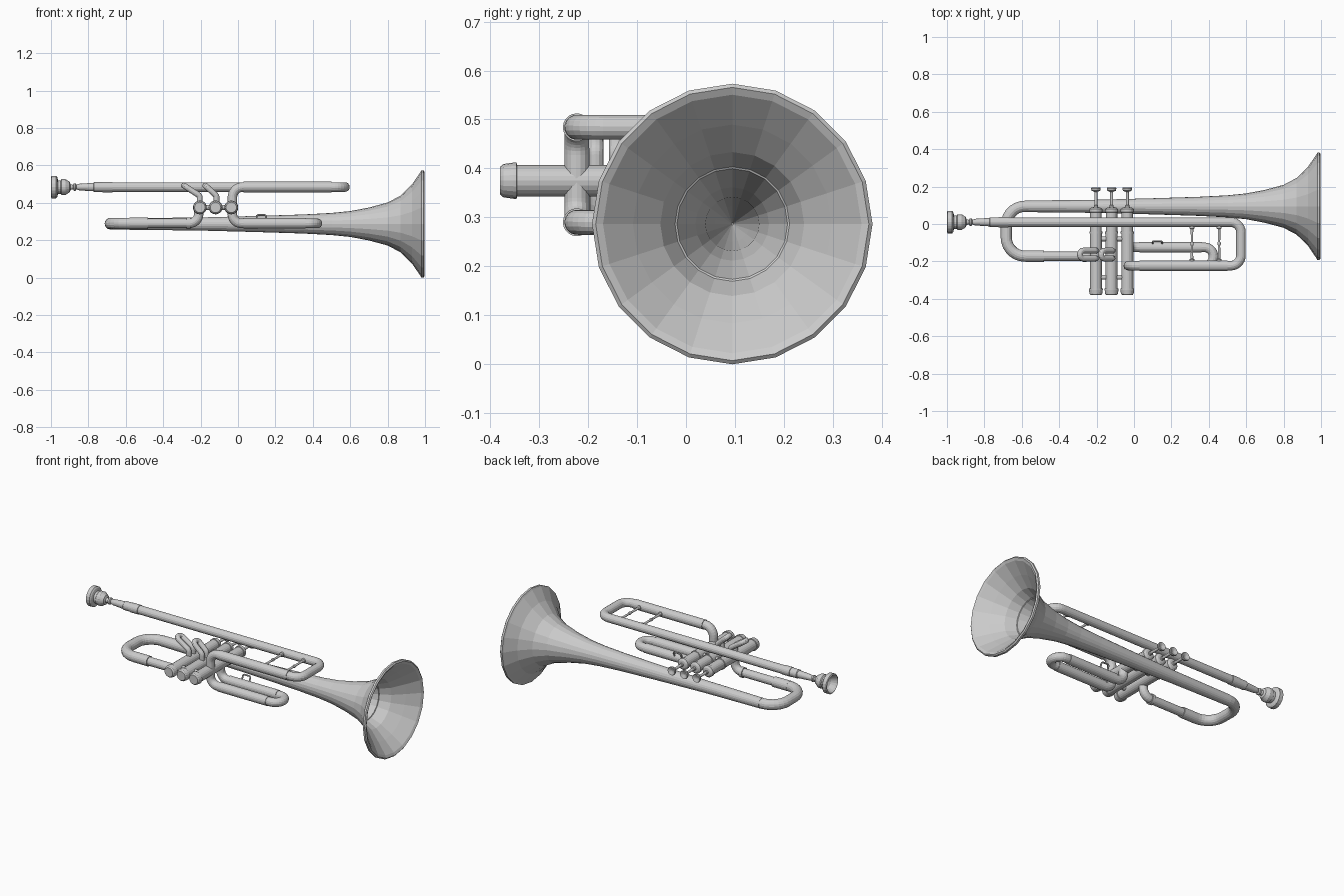
import bpy, bmesh, math
from mathutils import Vector as V

if "Cube" in bpy.data.objects:
    bpy.data.objects.remove(bpy.data.objects["Cube"])

BY, BZ = 0.0945, 0.2865      # bell axis
LY, LZ = 0.01, 0.484         # lead pipe axis
VZ = 0.375                   # valve axis height
FY = -0.223                  # front tube line
SZ = 0.29                    # lower slide height


def skin(name, rings):
    """Join rings of points with quads and close both ends."""
    bm = bmesh.new()
    loops = [[bm.verts.new(p) for p in r] for r in rings]
    n = len(loops[0])
    for a, b in zip(loops, loops[1:]):
        for i in range(n):
            j = (i + 1) % n
            bm.faces.new((a[i], a[j], b[j], b[i]))
    bm.faces.new(loops[0][::-1])
    bm.faces.new(loops[-1])
    bmesh.ops.recalc_face_normals(bm, faces=bm.faces)
    me = bpy.data.meshes.new(name)
    bm.to_mesh(me)
    bm.free()
    ob = bpy.data.objects.new(name, me)
    bpy.context.collection.objects.link(ob)
    return ob


def lathe(name, origin, axis, profile, n=20):
    """Turn (distance, radius) pairs about an axis through origin."""
    d = V(axis).normalized()
    u = V((0, 0, 1)) if abs(d.z) < 0.9 else V((0, 1, 0))
    w = d.cross(u)
    angs = [2 * math.pi * i / n for i in range(n)]
    return skin(name, [[V(origin) + d * t + (u * math.cos(a) + w * math.sin(a)) * r
                        for a in angs] for t, r in profile])


def tube(name, pts, r, fillet=0.05, n=16, steps=7):
    """Round tube along a path with rounded corners."""
    pts = [V(p) for p in pts]
    path = [pts[0]]
    for p, c, q in zip(pts, pts[1:], pts[2:]):
        a, b = (p - c).normalized(), (q - c).normalized()
        h = a.angle(b) / 2
        t = fillet / math.tan(h)
        mid = c + (a + b).normalized() * fillet / math.sin(h)
        v1, v2 = (c + a * t - mid).normalized(), (c + b * t - mid).normalized()
        path += [mid + v1.slerp(v2, k / steps).normalized() * fillet for k in range(steps + 1)]
    path.append(pts[-1])
    rings, u = [], None
    for i, p in enumerate(path):
        d0 = (p - path[max(i - 1, 0)]).normalized()
        d1 = (path[min(i + 1, len(path) - 1)] - p).normalized()
        d = (d0 + d1).normalized()
        if u is None:
            u = d.orthogonal()
        u = (u - d * u.dot(d)).normalized()
        w = d.cross(u)
        rings.append([p + (u * math.cos(2 * math.pi * k / n) + w * math.sin(2 * math.pi * k / n)) * r
                      for k in range(n)])
    return skin(name, rings)


# Bell: outer flare, rolled rim, stepped throat running in to a point
lathe("bell", (0, BY, BZ), (1, 0, 0), [
    (-0.58, .031), (-0.2, .035), (0.1, .043), (0.35, .051), (0.5, .059), (0.6, .069),
    (0.7, .088), (0.8, .115), (0.87, .152), (0.93, .211), (0.975, .277),
    (0.98, .2865), (0.992, .2865), (0.998, .279), (0.99, .264), (0.93, .203),
    (0.87, .147), (0.81, .117), (0.808, .113), (0.7, .075), (0.6, .055), (0.4, .036), (0.1, .002)])

# Rear bow from the bell to the tuning sleeve
tube("rear_bow", [(-0.56, BY, BZ), (-0.683, BY, BZ), (-0.683, -0.172, SZ), (-0.48, -0.172, SZ)],
     .030, .1)
tube("tuning_inner_tube", [(-0.49, -0.172, SZ), (-0.21, -0.172, SZ), (-0.21, -0.172, VZ)], .025, .05)
for x0, x1 in ((-0.58, -0.48), (-0.275, -0.255)):
    lathe("tuning_ferrule", (0, -0.172, SZ), (1, 0, 0), [(x0, .0305), (x1, .0305)])

# Lead pipe with front bow back to the valve block
tube("lead_pipe", [(-0.7, LY, LZ), (0.572, LY, LZ), (0.572, FY, LZ), (-0.03, FY, LZ), (-0.03, FY, VZ)],
     .0255, .055)
lathe("lower_lead_sleeve", (0, FY, LZ), (1, 0, 0), [(0.03, .0285), (0.5, .0285)])
lathe("lead_receiver", (0, LY, LZ), (1, 0, 0), [
    (-0.775, .021), (-0.77, .026), (-0.725, .026), (-0.724, .028), (-0.672, .028), (-0.67, .024)])

# Mouthpiece with hollow cup
lathe("mouthpiece", (0, LY, LZ), (1, 0, 0), [
    (-0.945, .003), (-0.965, .034), (-0.99, .046), (-1.0, .053), (-0.996, .060), (-0.972, .060),
    (-0.966, .052), (-0.962, .036), (-0.948, .036), (-0.943, .042), (-0.922, .042), (-0.9, .028),
    (-0.895, .015), (-0.882, .012), (-0.878, .02), (-0.868, .02), (-0.864, .012),
    (-0.855, .016), (-0.845, .018), (-0.765, .023)])

# Valves: casing with caps, stem and finger button
valves = (-0.204, -0.120, -0.036)
for x in valves:
    o = (x, 0, VZ)
    lathe("valve_casing", o, (0, 1, 0), [
        (-0.38, .028), (-0.373, .034), (-0.352, .037), (-0.346, .037), (-0.345, .032),
        (-0.052, .032), (-0.05, .035), (-0.04, .035), (-0.039, .031), (0.062, .031),
        (0.063, .035), (0.08, .035), (0.088, .024), (0.09, .012)])
    lathe("valve_stem", o, (0, 1, 0), [(0.08, .011), (0.1, .011), (0.102, .008), (0.18, .008)], 12)
    lathe("finger_button", o, (0, 1, 0), [
        (0.172, .009), (0.178, .023), (0.19, .026), (0.195, .024), (0.193, .018), (0.188, .004)])

# Connecting tubes between the valves
for x in valves[:2]:
    for y in (-0.08, -0.285):
        lathe("valve_connector", (x + 0.024, y, VZ), (1, 0, 0), [(0, .013), (0.036, .013)], 12)

# Short first and second valve slides, each a closed loop
for x, reach in ((-0.204, 0.085), (-0.115, 0.06)):
    z1 = 0.437
    tip = (x - reach, 0.492)
    tube("short_valve_slide", [
        (x, -0.142, VZ), (x, -0.142, z1), (tip[0], -0.142, tip[1]),
        (tip[0], -0.184, tip[1]), (x, -0.184, z1), (x, -0.184, VZ)], .0155, .02, 12, 4)

# Long third valve slide
BKY = -0.125
tube("third_valve_slide", [
    (-0.03, FY, VZ), (-0.03, FY, SZ), (0.425, FY, SZ), (0.425, BKY, SZ), (-0.03, BKY, SZ),
    (-0.03, BKY, VZ)], .0255, .048)
for y in (FY, BKY):
    lathe("third_slide_sleeve", (0, y, SZ), (1, 0, 0), [(0.03, .0285), (0.36, .0285)])

# Finger hook on the third slide
tube("finger_hook", [(0.10, -0.105, 0.305), (0.10, -0.092, 0.335), (0.15, -0.092, 0.335),
                     (0.15, -0.105, 0.305)], .005, .01, 8, 3)

# Braces with flanged feet between the lead pipe runs
for x in (0.31, 0.455):
    lathe("lead_brace", (x, 0, LZ), (0, 1, 0), [
        (FY + .022, .013), (FY + .034, .013), (FY + .038, .007), (-0.115, .006), (-0.11, .009),
        (-0.1, .009), (-0.095, .006), (-0.028, .007), (-0.024, .013), (-0.01, .013)], 12)
